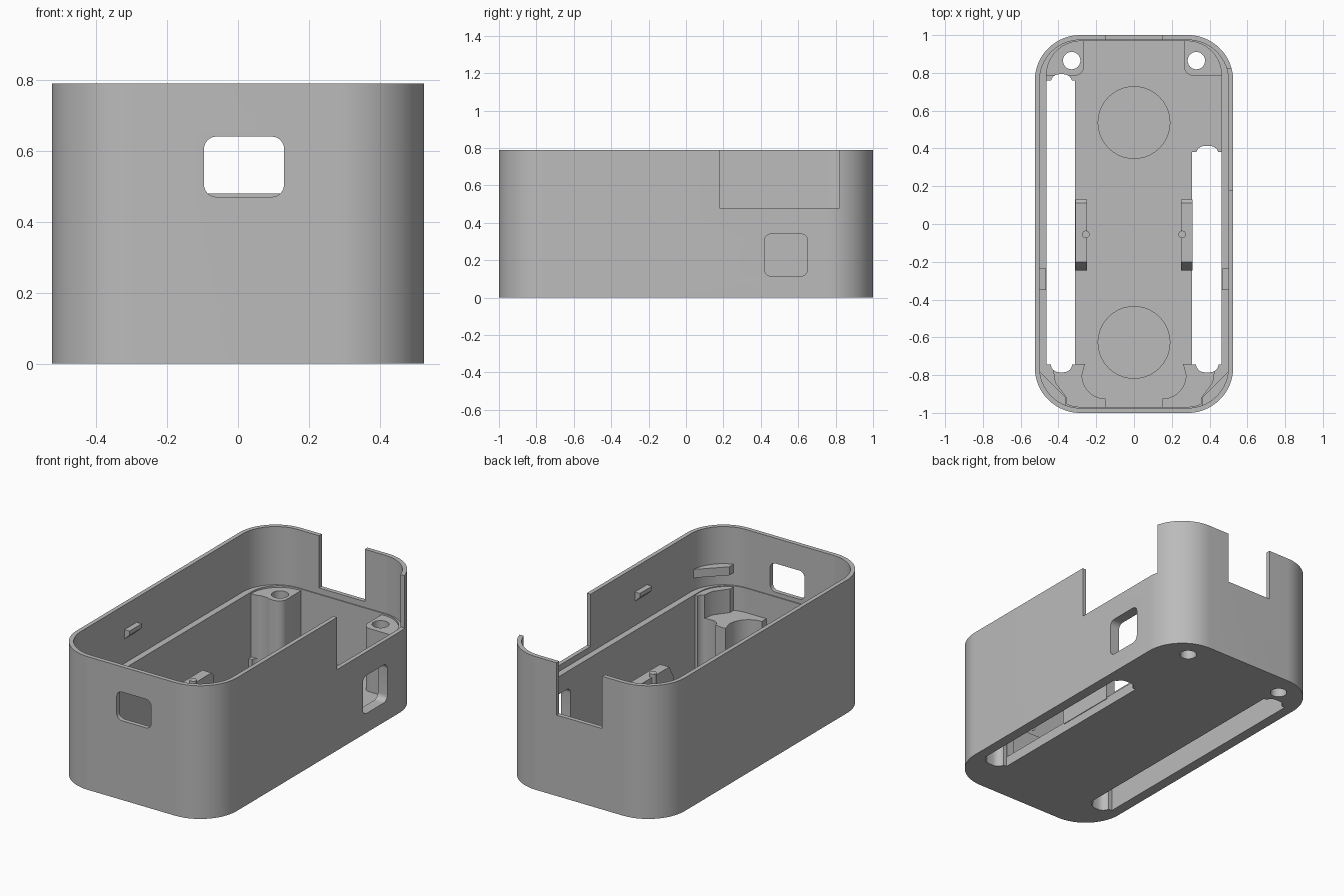
import bpy, bmesh, math

cube = bpy.data.objects.get("Cube")
if cube:
    bpy.data.objects.remove(cube, do_unlink=True)

grey = bpy.data.materials.new("plain grey")
grey.use_nodes = True
grey.diffuse_color = (0.5, 0.5, 0.5, 1)
grey.node_tree.nodes["Principled BSDF"].inputs["Base Color"].default_value = (0.5, 0.5, 0.5, 1)


def arc(cx, cy, r, start, end, n=12):
    """Points on a circular arc, angles in degrees."""
    angles = [math.radians(start + (end - start) * i / n) for i in range(n + 1)]
    return [(cx + r * math.cos(a), cy + r * math.sin(a)) for a in angles]


def rounded(x0, x1, y0, y1, r, n=8):
    """Outline of a rounded rectangle."""
    return (arc(x1 - r, y1 - r, r, 0, 90, n) + arc(x0 + r, y1 - r, r, 90, 180, n)
            + arc(x0 + r, y0 + r, r, 180, 270, n) + arc(x1 - r, y0 + r, r, 270, 360, n))


def circle(cx, cy, r, n=40):
    return arc(cx, cy, r, 0, 360, n)[:-1]


def prism(name, outline, lo, hi, axis="z"):
    """Extrude an outline along an axis."""
    place = {"x": lambda a, b, t: (t, a, b),
             "y": lambda a, b, t: (a, t, b),
             "z": lambda a, b, t: (a, b, t)}[axis]
    bm = bmesh.new()
    rings = [[bm.verts.new(place(a, b, t)) for a, b in outline] for t in (lo, hi)]
    bm.faces.new(rings[0])
    bm.faces.new(rings[1])
    n = len(outline)
    for i in range(n):
        j = (i + 1) % n
        bm.faces.new((rings[0][i], rings[0][j], rings[1][j], rings[1][i]))
    bmesh.ops.recalc_face_normals(bm, faces=bm.faces)
    mesh = bpy.data.meshes.new(name)
    bm.to_mesh(mesh)
    bm.free()
    mesh.materials.append(grey)
    obj = bpy.data.objects.new(name, mesh)
    bpy.context.collection.objects.link(obj)
    return obj


def combine(target, tool, operation):
    """Apply a boolean and discard the tool."""
    bpy.context.view_layer.objects.active = target
    mod = target.modifiers.new("combine", "BOOLEAN")
    mod.object = tool
    mod.operation = operation
    mod.solver = "EXACT"
    bpy.ops.object.modifier_apply(modifier=mod.name)
    bpy.data.objects.remove(tool, do_unlink=True)


def cut(outline, lo, hi, axis="z"):
    combine(case, prism("cutter", outline, lo, hi, axis), "DIFFERENCE")


def mirrored(outline, side):
    return [(side * x, y) for x, y in outline]


def add(name, outline, lo, hi, side=1, axis="z"):
    """Join a block to the case, trimmed to stay inside the outer wall."""
    block = prism(name, mirrored(outline, side), lo, hi, axis)
    trim = prism("trim", rounded(-0.513, 0.513, -0.988, 0.988, 0.23, 16), 0.02, 0.78)
    combine(block, trim, "INTERSECT")
    combine(case, block, "UNION")


FLOOR, LEDGE = 0.06, 0.445

# Outer shell with a stepped cavity
case = prism("case", rounded(-0.525, 0.525, -1, 1, 0.24, 20), 0, 0.79)
cut(rounded(-0.5, 0.5, -0.974, 0.974, 0.215, 20), LEDGE, 1)
cut(rounded(-0.463, 0.463, -0.968, 0.968, 0.18, 20), FLOOR, 0.5)

for side in (-1, 1):
    # Rear screw posts
    add("rear_post", rounded(0.265, 0.6, 0.785, 1.1, 0.05), 0.03, 0.435, side)
    # Front low supports with a scooped inner edge
    scoop = [(0.5, -0.74), (0.26, -0.74)] + arc(0.15, -0.8, 0.125, 0, -90) + [(0.15, -0.99), (0.5, -0.99)]
    add("front_support", scoop, 0.03, 0.3, side)
    # Front tall corner supports
    tall = [(0.51, -0.745), (0.43, -0.745), (0.415, -0.84), (0.355, -0.92), (0.355, -0.99), (0.51, -0.99)]
    add("corner_support", tall, 0.03, 0.44, side)
    # Diagonal corner tabs
    add("corner_tab", [(0.51, -0.77), (0.36, -0.92), (0.36, -0.99), (0.51, -0.99)], 0.52, 0.57, side)
    # Snap clips on the side walls
    add("snap_clip", [(0.51, 0.58), (0.467, 0.62), (0.467, 0.645), (0.51, 0.645)], -0.35, -0.235, side, "y")

# Long floor slots with narrower ends
for x0, x1, back in ((-0.463, -0.312, 0.76), (0.306, 0.463, 0.38)):
    cut([(x0, -0.745), (x1, -0.745), (x1, back), (x0, back)], -0.1, LEDGE + 0.03)
    cut(rounded(x0 + 0.022, x1 - 0.015, -0.785, back + 0.033, 0.045), -0.1, LEDGE + 0.04)

# Screw holes and shallow round floor recesses
for side in (-1, 1):
    cut(circle(side * 0.33, 0.865, 0.046), -0.1, 0.6)
for y in (0.537, -0.627):
    cut(circle(0, y, 0.19), FLOOR - 0.02, FLOOR + 0.01)

# Wall openings: side notch, back notch, side window, front window
cut([(0.18, 0.48), (0.82, 0.48), (0.82, 1), (0.18, 1)], 0.4, 0.7, "x")
cut([(-0.15, 0.48), (0.15, 0.48), (0.15, 1), (-0.15, 1)], 0.9, 1.2, "y")
cut(rounded(0.42, 0.65, 0.115, 0.34, 0.035), 0.4, 0.7, "x")
cut(rounded(-0.096, 0.13, 0.47, 0.64, 0.035), -1.2, -0.9, "y")

# Centre brackets with small pegs beside the slots
bracket = [(-0.245, FLOOR - 0.01), (-0.245, 0.2), (-0.2, 0.28), (0.11, 0.28), (0.13, 0.26), (0.13, FLOOR - 0.01)]
parts = [case]
for label, side in (("left", 1), ("right", -1)):
    parts.append(prism(label + "_bracket", bracket, side * 0.25, side * 0.31, "x"))
    parts.append(prism(label + "_peg", circle(side * 0.255, -0.055, 0.02, 16), FLOOR - 0.01, 0.3))

# Smooth curved walls, sharp edges
for obj in parts:
    bpy.ops.object.select_all(action="DESELECT")
    obj.select_set(True)
    bpy.context.view_layer.objects.active = obj
    bpy.ops.object.shade_smooth_by_angle(angle=math.radians(30))
